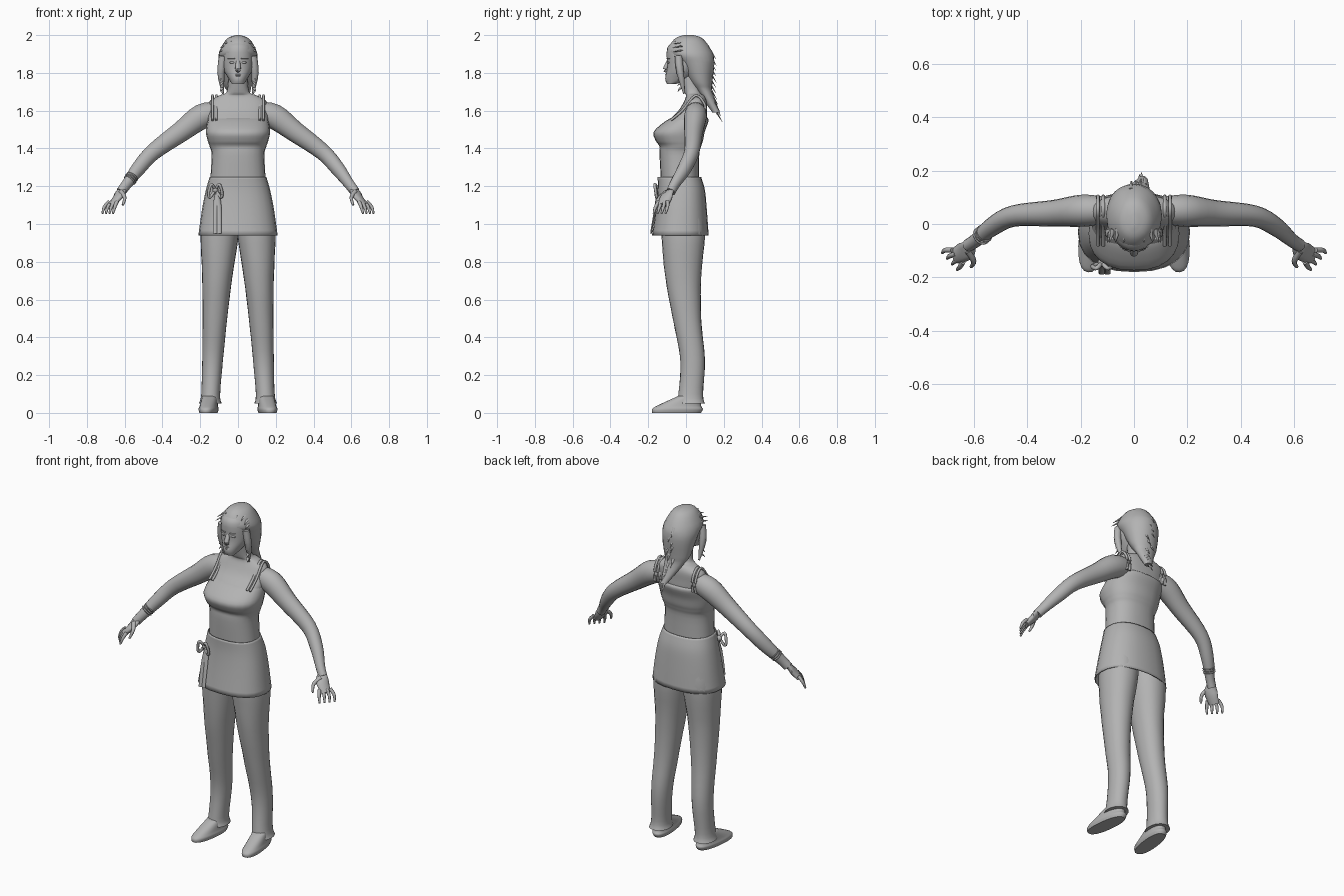
import bpy, bmesh, math, random
from mathutils import Vector

random.seed(4)
if "Cube" in bpy.data.objects:
    bpy.data.objects.remove(bpy.data.objects["Cube"], do_unlink=True)

grey = bpy.data.materials.new("plain_grey")
grey.use_nodes = True
shade = .45
colour = (shade, shade, shade, 1)
grey.diffuse_color = colour
grey.node_tree.nodes["Principled BSDF"].inputs["Base Color"].default_value = colour


def flowing(rows, steps=4):
    """Smoothly fill in further rows between the given ones."""
    filled = []
    last = len(rows) - 1
    for index in range(last):
        before, start = rows[max(index - 1, 0)], rows[index]
        end, after = rows[index + 1], rows[min(index + 2, last)]
        for step in range(steps):
            t = step / steps
            filled.append([b + t / 2 * (c - a + t * (2 * a - 5 * b + 4 * c - d + t * (3 * (b - c) + d - a)))
                           for a, b, c, d in zip(before, start, end, after)])
    filled.append(list(rows[last]))
    return filled


def join_rings(name, rings, capped):
    """Skin a list of point rings as one smooth object."""
    bm = bmesh.new()
    loops = [[bm.verts.new(point) for point in ring] for ring in rings]
    count = len(loops[0])
    for lower, upper in zip(loops, loops[1:]):
        for i in range(count):
            following = (i + 1) % count
            bm.faces.new((lower[i], lower[following], upper[following], upper[i]))
    if capped:
        bm.faces.new(loops[0])
        bm.faces.new(loops[-1])
    bmesh.ops.recalc_face_normals(bm, faces=bm.faces)
    mesh = bpy.data.meshes.new(name)
    bm.to_mesh(mesh)
    bm.free()
    mesh.materials.append(grey)
    mesh.shade_smooth()
    mesh.set_sharp_from_angle(angle=1)
    obj = bpy.data.objects.new(name, mesh)
    bpy.context.collection.objects.link(obj)
    return obj


def rounded(value, exponent):
    return math.copysign(abs(value) ** exponent, value)


def stack(name, rows, centre=lambda z: 0, exponent=.85, ripple=0, capped=True, count=24):
    """Level oval sections from rows of height, half width, front and back."""
    rings = []
    for z, half_width, front, back in flowing(rows):
        ring = []
        for i in range(count):
            angle = math.tau * i / count
            swell = 1 + ripple * random.uniform(-1, 1)
            x = half_width * rounded(math.cos(angle), exponent)
            y = (back - front) / 2 * rounded(math.sin(angle), exponent)
            ring.append((centre(z) + swell * x, (front + back) / 2 + swell * y, z))
        rings.append(ring)
    return join_rings(name, rings, capped)


def tube(name, rows, side=1, flatness=1, count=12):
    """Oval tube along rows of x, y, z and radius, mirrored by side."""
    path = flowing(rows)
    points = [Vector(row[:3]) for row in path]
    rings = []
    for i, row in enumerate(path):
        ahead, behind = points[min(i + 1, len(points) - 1)], points[max(i - 1, 0)]
        direction = (ahead - behind).normalized()
        across = direction.cross(Vector((0, 0, 1)))
        across = across.normalized() if across.length > .05 else Vector((1, 0, 0))
        outward = across.cross(direction) * flatness
        ring = []
        for j in range(count):
            angle = math.tau * j / count
            point = points[i] + (across * math.cos(angle) + outward * math.sin(angle)) * row[3]
            ring.append((point.x * side, point.y, point.z))
        rings.append(ring)
    return join_rings(name, rings, True)


def tuft(name, root, tip, radius, side=1):
    """Pointed wisp of hair."""
    tube(name, [(*root, radius), (*tip, radius / 9)], side, flatness=.6, count=6)


def ball(name, location, scale):
    bpy.ops.mesh.primitive_uv_sphere_add(segments=16, ring_count=8, radius=1, location=location, scale=scale)
    obj = bpy.context.object
    obj.name = name
    obj.data.materials.append(grey)
    obj.data.shade_smooth()


# Bare shoulders, upper chest and neck
stack("upper_body", [
    (1.5, .15, -.13, .1), (1.55, .16, -.09, .11), (1.6, .16, -.04, .11), (1.65, .15, -.01, .11),
    (1.68, .1, 0, .1), (1.7, .06, -.01, .08), (1.78, .05, -.03, .07)])

# Fitted sleeveless top
stack("tank_top", [
    (1.18, .15, -.13, .07), (1.36, .14, -.14, .07), (1.41, .15, -.14, .08), (1.44, .16, -.16, .09),
    (1.49, .17, -.17, .1), (1.55, .16, -.1, .12), (1.57, .15, -.05, .1)])

# Flared skirt, open underneath
skirt = stack("skirt", [
    (1.25, .15, -.15, .08), (1.18, .17, -.15, .1), (1.08, .19, -.16, .11), (.94, .21, -.18, .12)],
    capped=False)
skirt.modifiers.new("cloth_thickness", "SOLIDIFY").thickness = .006

# Hair cap that runs into a tail down the back, drifting to the left
def tail_drift(z):
    return max(0, 1.72 - z) / 4


stack("hair", [
    (2, .01, -.01, .04), (1.98, .06, -.06, .09), (1.91, .1, -.1, .14), (1.85, .1, -.04, .15),
    (1.75, .08, .02, .14), (1.7, .06, .06, .14), (1.59, .02, .14, .18)],
    centre=tail_drift, exponent=1, ripple=.01)

# Ragged tufts down the back and around the forehead
for i in range(12):
    z = 1.92 - i * .03
    x = tail_drift(z) + random.uniform(-.03, .03)
    y = .13 + tail_drift(z)
    tuft("back_tuft", (x, y, z), (x, y + .03, z - .05), .01)
for i in range(9):
    angle = math.pi * i / 8
    x, z = math.cos(angle) / 12, 1.92 + math.sin(angle) * .06
    tuft("fringe_tuft", (x, -.02, z), (x * 1.2, -.07, z - .01), .01)

# Head and face
stack("head", [
    (1.74, .03, -.1, -.06), (1.77, .05, -.11, .03), (1.83, .08, -.1, .08),
    (1.93, .08, -.1, .1), (1.97, .05, -.06, .08)], exponent=.95)
tube("nose", [(0, -.09, 1.87, .01), (0, -.11, 1.82, .015), (0, -.1, 1.81, .01)], flatness=.8)
for z in (1.78, 1.79):
    ball("lip", (0, -.1, z), (.02, .01, .005))

# Legs, feet, arms, hands and other paired parts
for side, label in ((1, "left_"), (-1, "right_")):
    ball(label + "eye", (side * .03, -.09, 1.855), (.015, .01, .007))
    tuft(label + "brow", (.015, -.1, 1.875), (.055, -.085, 1.875), .005, side)
    tube(label + "side_lock", [(.08, -.04, 1.89, .02), (.09, -.03, 1.8, .02), (.08, -.01, 1.69, .005)], side)
    for k in range(4):
        z = 1.81 - k * .03
        tuft(label + "lock_tuft", (.085, -.03, z), (.095, -.045, z - .02), .01, side)

    stack(label + "trouser_leg", [
        (1.08, .09, -.13, .09), (.94, .1, -.13, .1), (.72, .08, -.11, .08), (.5, .065, -.07, .08),
        (.28, .055, -.03, .1), (.1, .05, -.04, .09), (.05, .06, -.05, .1)],
        centre=lambda z: side * (.15 - z / 18), exponent=.95, ripple=.01)

    shoe = stack(label + "shoe", [
        (0, .045, -.18, .08), (.02, .05, -.18, .09), (.04, .045, -.15, .08), (.09, .04, -.04, .08)])
    shoe.location.x = side * .15
    shoe.rotation_euler.z = side * .12

    tube(label + "arm", [
        (.1, .05, 1.59, .05), (.19, .05, 1.57, .06), (.3, .04, 1.49, .05), (.45, .03, 1.38, .04),
        (.53, -.01, 1.29, .035), (.59, -.06, 1.21, .026), (.62, -.08, 1.17, .024)],
        side, flatness=1.1, count=16)
    tube(label + "palm", [(.61, -.07, 1.19, .02), (.63, -.1, 1.15, .037), (.67, -.12, 1.1, .03)],
         side, flatness=.5)
    knuckle_line = Vector((-.66, -.75, 0)) * .02
    for k in range(4):
        spread = knuckle_line * (k - 1.5)
        base = Vector((.66, -.12, 1.12)) + spread
        middle = base + spread * .4 + Vector((.02, -.01, -.03))
        tip = middle + Vector((.01, -.01, -.035))
        tube(label + "finger", [(*base, .01), (*middle, .009), (*tip, .005)], side, count=8)
    tube(label + "thumb", [(.62, -.1, 1.17, .014), (.6, -.14, 1.14, .01), (.61, -.16, 1.1, .006)], side, count=8)

    # Pair of narrow shoulder straps
    for x in (.115, .135):
        course = ((-.08, 1.55), (-.02, 1.6), (.05, 1.68), (.1, 1.63), (.1, 1.55))
        tube(label + "strap", [(x, y, z, .007) for y, z in course], side, count=8)

# Bracelet of three bands on the right wrist
along_arm = Vector((.6, -.5, -.8)).normalized() * .006
for k in range(3):
    middle = Vector((.56, -.035, 1.25)) + along_arm * k * 2
    tube("bracelet", [(*(middle - along_arm), .026), (*middle, .036), (*(middle + along_arm), .026)], -1)

# Sash tied at the right hip: knot, two loops and two hanging ends
knot = Vector((-.12, -.145, 1.18))
ball("sash_knot", knot, (.016, .016, .016))
for lean in (-1, 1):
    arch = [(0, 0, 0), (.02, -.02, .03), (.035, -.015, -.01), (.03, -.01, -.04), (0, 0, 0)]
    tube("sash_loop", [(*(knot + Vector((x * lean, y, z))), .008) for x, y, z in arch], count=8)
    hang = [(0, 0, 0), (.01, -.015, -.08), (.01, -.04, -.23)]
    tube("sash_end", [(*(knot + Vector((.01 + x * lean, y, z))), .012) for x, y, z in hang],
         flatness=.4, count=8)
